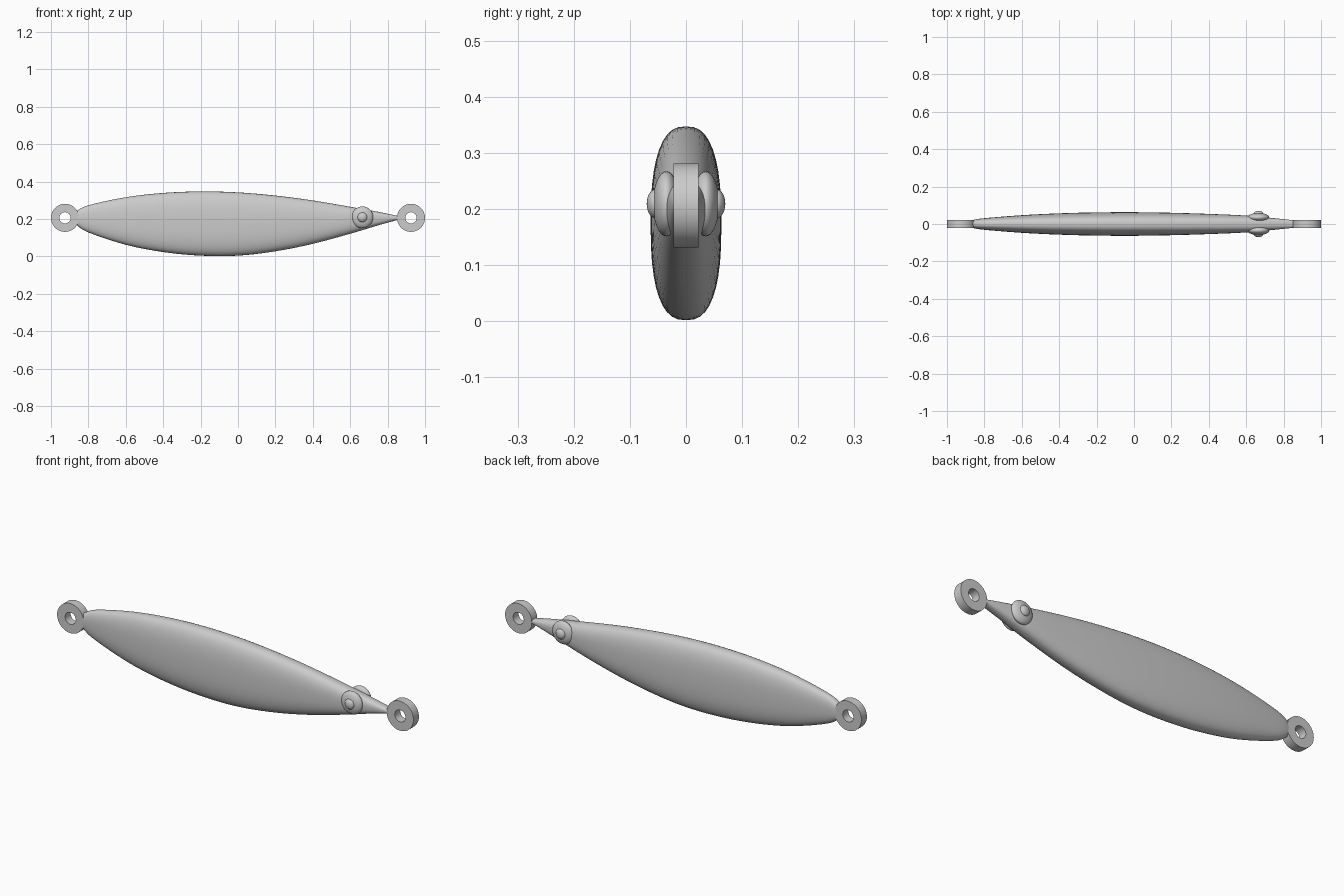
import bpy, bmesh, math
from mathutils import Vector, Matrix

if "Cube" in bpy.data.objects:
    bpy.data.objects.remove(bpy.data.objects["Cube"], do_unlink=True)

grey = bpy.data.materials.new("plain grey")
grey.use_nodes = True
GREY = (0.6, 0.6, 0.6, 1)
grey.diffuse_color = GREY
grey.node_tree.nodes["Principled BSDF"].inputs["Base Color"].default_value = GREY


def finish(bm, name, angle=40):
    bmesh.ops.recalc_face_normals(bm, faces=bm.faces)
    mesh = bpy.data.meshes.new(name)
    bm.to_mesh(mesh)
    bm.free()
    mesh.materials.append(grey)
    ob = bpy.data.objects.new(name, mesh)
    bpy.context.collection.objects.link(ob)
    bpy.ops.object.select_all(action='DESELECT')
    ob.select_set(True)
    bpy.context.view_layer.objects.active = ob
    bpy.ops.object.shade_smooth_by_angle(angle=math.radians(angle))
    return ob


def loft(bm, loops, closed=False):
    """Skin a row of equal vertex loops."""
    pairs = list(zip(loops, loops[1:]))
    if closed:
        pairs.append((loops[-1], loops[0]))
    for a, b in pairs:
        n = len(a)
        for i in range(n):
            j = (i + 1) % n
            bm.faces.new((a[i], a[j], b[j], b[i]))


def smooth_path(points, steps):
    """Curve through the points."""
    p = [Vector(q) for q in points]
    p = [2 * p[0] - p[1]] + p + [2 * p[-1] - p[-2]]
    out = []
    for a, b, c, d in zip(p, p[1:], p[2:], p[3:]):
        for s in range(steps):
            t = s / steps
            out.append(0.5 * (2 * b + (c - a) * t + (2 * a - 5 * b + 4 * c - d) * t * t
                              + (3 * b - a - 3 * c + d) * t ** 3))
    return out + [p[-2]]


# Body: stations of x, bottom, top, half width
stations = [
    (-0.875, 0.175, 0.235, 0.019), (-0.8, 0.128, 0.273, 0.031),
    (-0.6, 0.062, 0.316, 0.047), (-0.4, 0.023, 0.339, 0.057),
    (-0.2, 0.004, 0.347, 0.062), (0.0, 0.004, 0.342, 0.063),
    (0.2, 0.027, 0.325, 0.060), (0.4, 0.067, 0.299, 0.054),
    (0.6, 0.121, 0.265, 0.045), (0.75, 0.166, 0.238, 0.031),
    (0.865, 0.198, 0.214, 0.019)]
SIDES = 40
bm = bmesh.new()
loops = []
for x, low, high, half in smooth_path(stations, 5):
    ring = []
    for i in range(SIDES):
        a = math.tau * i / SIDES
        c, s = math.cos(a), math.sin(a)
        y = half * math.copysign(abs(c) ** 0.78, c)
        z = (low + high) / 2 + (high - low) / 2 * math.copysign(abs(s) ** 0.78, s)
        ring.append(bm.verts.new((x, y, z)))
    loops.append(ring)
loft(bm, loops)
bm.faces.new(loops[0])
bm.faces.new(loops[-1])
finish(bm, "body")

# Tow rings at nose and tail
for name, x in (("nose_ring", 0.925), ("tail_ring", -0.925)):
    bm = bmesh.new()
    loops = []
    for r, y in ((0.075, -0.022), (0.075, 0.022), (0.03, 0.022), (0.03, -0.022)):
        loops.append([bm.verts.new((x + r * math.cos(math.tau * i / 48), y,
                                    0.206 + r * math.sin(math.tau * i / 48)))
                      for i in range(48)])
    loft(bm, loops, closed=True)
    finish(bm, name)

# Domed eyes with raised pupils
for side, sign in (("left", 1), ("right", -1)):
    for part, r, depth, y in (("eye", 0.058, 0.024, 0.035), ("pupil", 0.026, 0.016, 0.054)):
        bm = bmesh.new()
        bmesh.ops.create_uvsphere(bm, u_segments=32, v_segments=20, radius=1, matrix=(
            Matrix.Translation((0.665, sign * y, 0.209))
            @ Matrix.Diagonal((r, depth, r, 1))
            @ Matrix.Rotation(math.pi / 2, 4, 'X')))
        finish(bm, side + "_" + part, 60)
